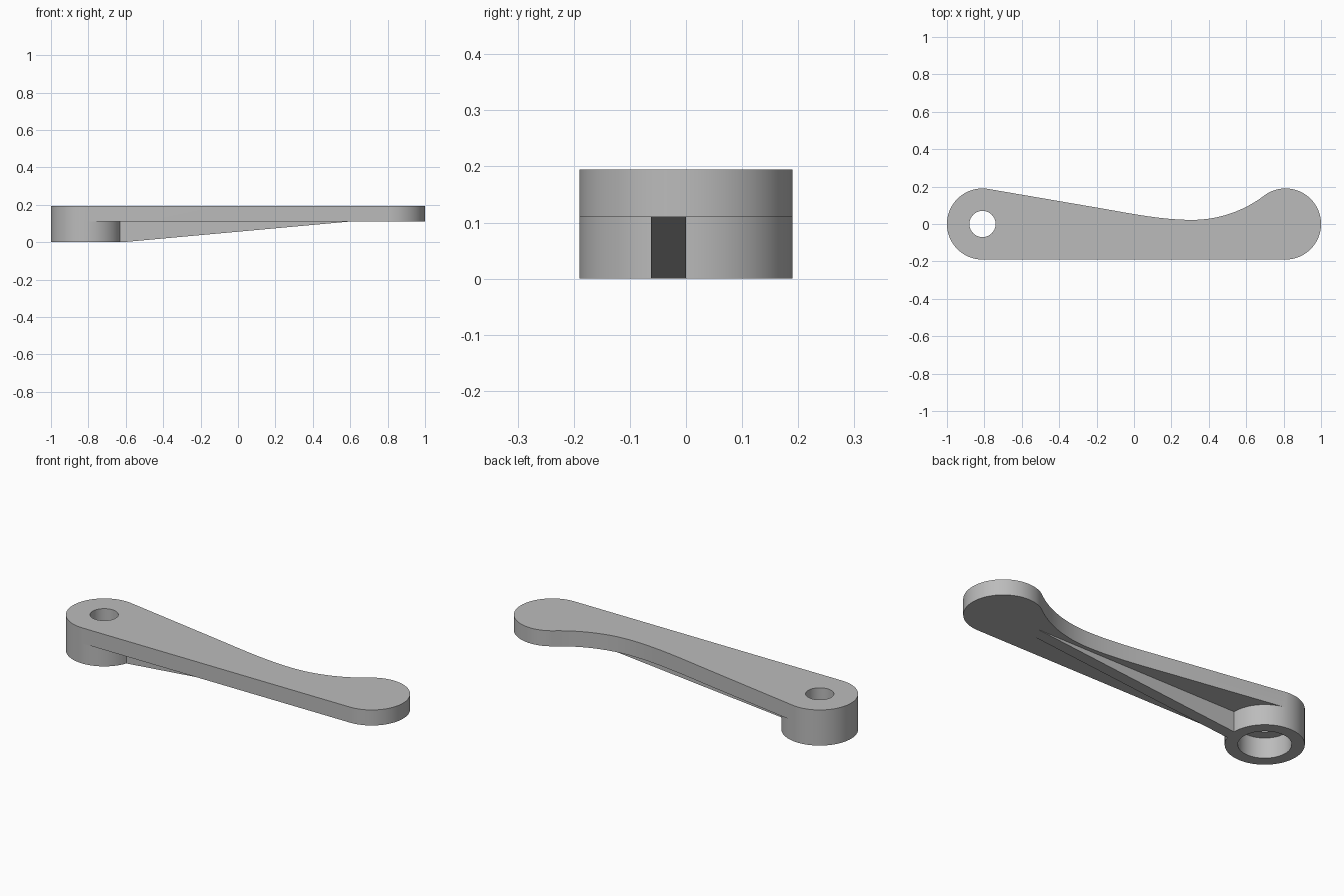
import bpy, bmesh, math
from mathutils import Vector
from mathutils.geometry import interpolate_bezier

cube = bpy.data.objects.get("Cube")
if cube:
    bpy.data.objects.remove(cube)

R, CX = 0.19, 0.81               # end radius and end centre distance
LOW, TOP = 0.11, 0.195           # underside and top of the arm
STEP = math.tau / 96

grey = bpy.data.materials.new("plain_grey")
grey.use_nodes = True
grey.diffuse_color = (0.5, 0.5, 0.5, 1)
grey.node_tree.nodes["Principled BSDF"].inputs["Base Color"].default_value = grey.diffuse_color


def arc(cx, cy, r, first, last):
    way = 1 if last > first else -1
    return [(cx + r * math.cos(i * STEP), cy + r * math.sin(i * STEP))
            for i in range(first, last + way, way)]


def prism(name, base, offset):
    """Extrude a closed 3D outline along an offset."""
    bm = bmesh.new()
    face = bm.faces.new([bm.verts.new(p) for p in base])
    grown = bmesh.ops.extrude_face_region(bm, geom=[face])["geom"]
    verts = [g for g in grown if isinstance(g, bmesh.types.BMVert)]
    bmesh.ops.translate(bm, verts=verts, vec=offset)
    bmesh.ops.recalc_face_normals(bm, faces=bm.faces)
    mesh = bpy.data.meshes.new(name)
    bm.to_mesh(mesh)
    bm.free()
    mesh.materials.append(grey)
    ob = bpy.data.objects.new(name, mesh)
    bpy.context.collection.objects.link(ob)
    return ob


def upright(name, outline, z0, z1):
    return prism(name, [(x, y, z0) for x, y in outline], (0, 0, z1 - z0))


def combine(target, other, operation):
    bpy.context.view_layer.objects.active = target
    mod = target.modifiers.new(operation, "BOOLEAN")
    mod.operation, mod.solver, mod.object = operation, "EXACT", other
    bpy.ops.object.modifier_apply(modifier=mod.name)
    bpy.data.objects.remove(other)


# Arm outline: left round end, straight front edge, right round end, scooped back
outline = arc(-CX, 0, R, 22, 72) + arc(CX, 0, R, -24, 34)
valley = Vector((0.31, 0.022))
scoop_r = 0.638
centre = valley + Vector((0, scoop_r))
end = math.atan2(-centre.y, CX - centre.x)
for i in range(25):
    a = end + (-math.pi / 2 - end) * i / 24
    outline.append((centre.x + scoop_r * math.cos(a), centre.y + scoop_r * math.sin(a)))
slope = interpolate_bezier(valley, Vector((0.14, 0.022)), Vector((-0.03, 0.059)),
                           Vector((-0.2, 0.088)), 16)
outline += [(p[0], p[1]) for p in slope[1:]]
lever = upright("lever_arm", outline, LOW, TOP)

# Pivot boss under the left end
combine(lever, upright("pivot_boss", arc(-CX, 0, R, 0, 95), 0, LOW), "UNION")

# Tapered stiffening rib, sunk into the arm and boss
rib = [(-0.66, 0), (-0.62, 0), (0.59, LOW), (0.59, 0.13), (-0.66, 0.13)]
combine(lever, prism("rib", [(x, -0.062, z) for x, z in rib], (0, 0.062, 0)), "UNION")

# Through hole and wide counterbore
combine(lever, upright("hole_cutter", arc(-CX, 0, 0.07, 0, 95), -0.1, 0.3), "DIFFERENCE")
combine(lever, upright("bore_cutter", arc(-CX, 0, 0.128, 0, 95), -0.1, LOW), "DIFFERENCE")

bpy.ops.object.select_all(action="DESELECT")
lever.select_set(True)
bpy.context.view_layer.objects.active = lever
bpy.ops.object.shade_smooth_by_angle(angle=math.radians(30))
